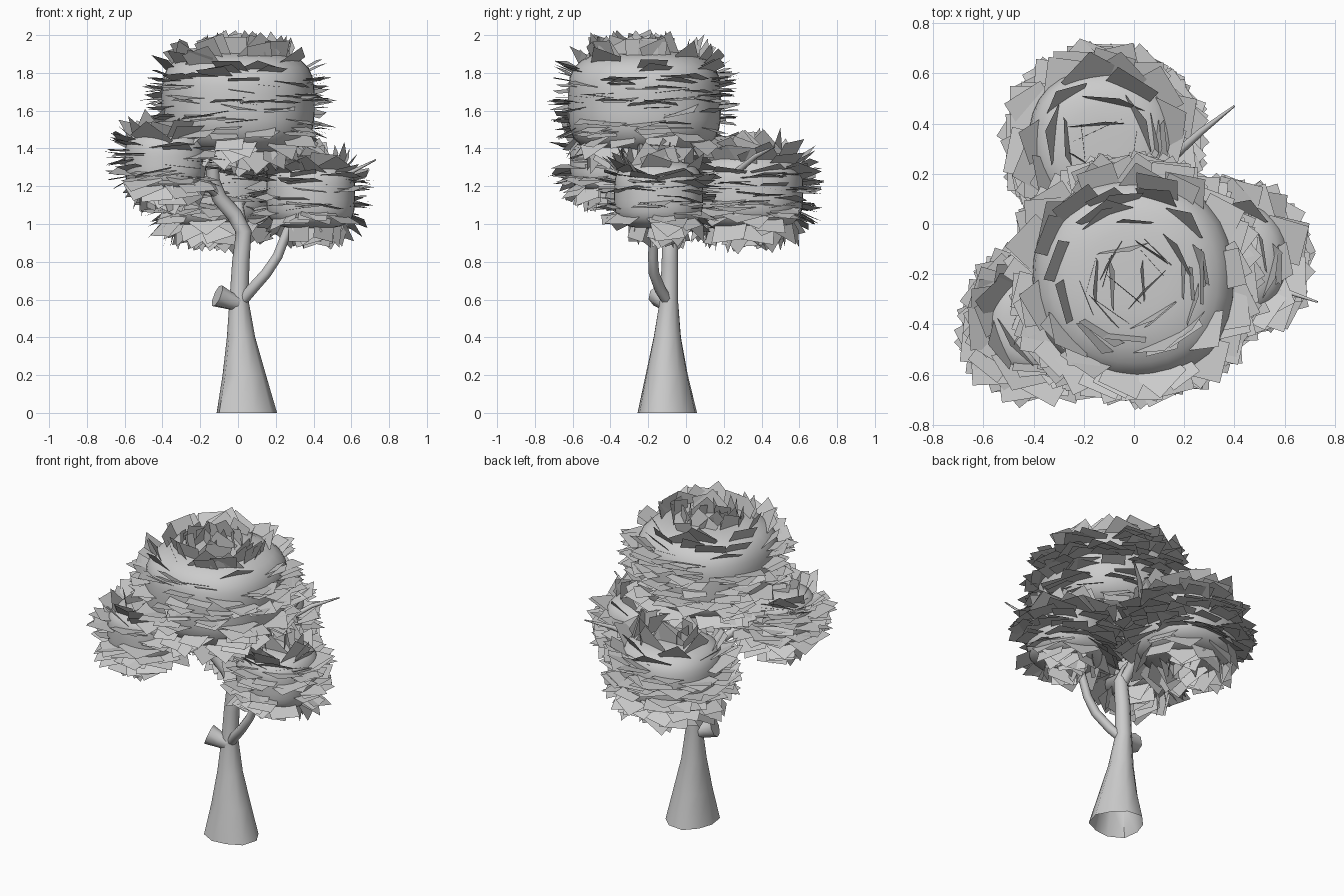
import bpy, bmesh, math, random
from mathutils import Vector, Matrix

random.seed(11)
cube = bpy.data.objects.get("Cube")
if cube:
    bpy.data.objects.remove(cube, do_unlink=True)

grey = bpy.data.materials.new("plain grey")
grey.use_nodes = True
COLOUR = (0.6, 0.6, 0.6, 1)
grey.diffuse_color = COLOUR
grey.node_tree.nodes["Principled BSDF"].inputs["Base Color"].default_value = COLOUR


def finish(bm, name, smooth_angle=None):
    mesh = bpy.data.meshes.new(name)
    bm.to_mesh(mesh)
    bm.free()
    mesh.materials.append(grey)
    obj = bpy.data.objects.new(name, mesh)
    bpy.context.collection.objects.link(obj)
    if smooth_angle:
        bpy.ops.object.select_all(action='DESELECT')
        obj.select_set(True)
        bpy.context.view_layer.objects.active = obj
        bpy.ops.object.shade_smooth_by_angle(angle=math.radians(smooth_angle))
    return obj


def limb(name, path, sides=8, root_lobes=0.0):
    """Loft rings along a path of (x, y, z, radius); the root end stays open."""
    bm = bmesh.new()
    pts = [Vector(p[:3]) for p in path]
    rings = []
    for i, p in enumerate(pts):
        along = pts[min(i + 1, len(pts) - 1)] - pts[max(i - 1, 0)]
        if root_lobes and i < 3:
            along = Vector((0, 0, 1))
        turn = Vector((0, 0, 1)).rotation_difference(along.normalized())
        ring = []
        for k in range(sides):
            a = math.tau * k / sides
            r = path[i][3] * (1 + root_lobes * math.cos(3 * a + 1) * max(0, 1 - i / 3))
            ring.append(bm.verts.new(p + turn @ Vector((r * math.cos(a), r * math.sin(a), 0))))
        rings.append(ring)
    for lo, hi in zip(rings, rings[1:]):
        for k in range(sides):
            j = (k + 1) % sides
            bm.faces.new((lo[k], lo[j], hi[j], hi[k]))
    bm.faces.new(rings[-1])
    return finish(bm, name, 50)


PLAN, UP = 2.3, 3.6   # squareness seen from above and from the side


def swell(d):
    """Push a unit direction out to a soft, flat-topped block."""
    r = (abs(d.x) ** PLAN + abs(d.y) ** PLAN) ** (1 / PLAN)
    return d * (r ** UP + abs(d.z) ** UP) ** (-1 / UP)


def foliage(name, centre, half, count, reach):
    centre, half = Vector(centre), Vector(half)

    # Rounded inner mass
    bm = bmesh.new()
    bmesh.ops.create_uvsphere(bm, u_segments=32, v_segments=20, radius=1)
    for v in bm.verts:
        v.co = centre + swell(v.co.normalized()) * half
    finish(bm, name + "_mass", 60)

    # Square leaf cards standing out from the surface
    bm = bmesh.new()
    for _ in range(count):
        z = random.uniform(-1, 1)
        a = random.uniform(0, math.tau)
        flat = Vector((math.cos(a), math.sin(a), 0))
        around = Vector((-flat.y, flat.x, 0))
        s = swell(flat * math.sqrt(1 - z * z) + Vector((0, 0, z)))
        r = math.hypot(s.x, s.y)
        out = flat * r ** (UP - 1) / half.x
        out.z = math.copysign(abs(s.z) ** (UP - 1), s.z) / half.z
        out.normalize()
        tilt = (Matrix.Rotation(random.gauss(0, 0.1), 3, out)
                @ Matrix.Rotation(random.gauss(0, 0.1), 3, around))
        spin = random.uniform(0, math.tau)
        size = reach * random.uniform(0.8, 1.1)
        corners = []
        for k in range(4):
            t = spin + k * math.pi / 2
            corner = (out * math.cos(t) + around * math.sin(t)) * size
            corners.append(bm.verts.new(centre + s * half + tilt @ corner))
        bm.faces.new(corners)
    finish(bm, name + "_leaves")


# Trunk, rising and bending towards the right side
limb("trunk", [(0.04, -0.105, 0, 0.16), (0.03, -0.105, 0.2, 0.115), (0.015, -0.10, 0.4, 0.075),
               (0.005, -0.09, 0.6, 0.05), (0.015, -0.085, 0.8, 0.046), (0.03, -0.085, 0.96, 0.042),
               (-0.02, -0.09, 1.05, 0.042), (-0.10, -0.11, 1.14, 0.04), (-0.135, -0.14, 1.24, 0.036),
               (-0.13, -0.18, 1.45, 0.03)], 10, root_lobes=0.08)

# Branches
limb("left_branch", [(0.01, -0.09, 0.58, 0.03), (0.07, -0.135, 0.65, 0.03), (0.15, -0.17, 0.74, 0.028),
                     (0.21, -0.175, 0.83, 0.026), (0.26, -0.17, 0.96, 0.025), (0.4, -0.2, 1.15, 0.02),
                     (0.58, -0.26, 1.265, 0.012), (0.73, -0.31, 1.34, 0.004)])
limb("back_branch", [(0.02, -0.08, 0.95, 0.035), (0.0, 0.03, 1.1, 0.03), (0.08, 0.2, 1.22, 0.022),
                     (0.27, 0.37, 1.36, 0.014), (0.40, 0.47, 1.41, 0.004)])
limb("right_branch", [(-0.11, -0.12, 1.16, 0.03), (-0.22, -0.25, 1.26, 0.024), (-0.38, -0.4, 1.36, 0.015)])

# Cut stub with a flared end
limb("branch_stub", [(0.0, -0.10, 0.58, 0.045), (-0.05, -0.12, 0.595, 0.048), (-0.11, -0.14, 0.62, 0.062)])

# Leafy crowns
foliage("top_crown", (0, -0.22, 1.64), (0.405, 0.405, 0.275), 270, 0.115)
foliage("right_crown", (-0.385, -0.4, 1.33), (0.215, 0.215, 0.165), 130, 0.12)
foliage("left_crown", (0.385, -0.145, 1.155), (0.235, 0.235, 0.18), 140, 0.115)
foliage("back_crown", (-0.12, 0.325, 1.175), (0.30, 0.295, 0.21), 190, 0.125)
